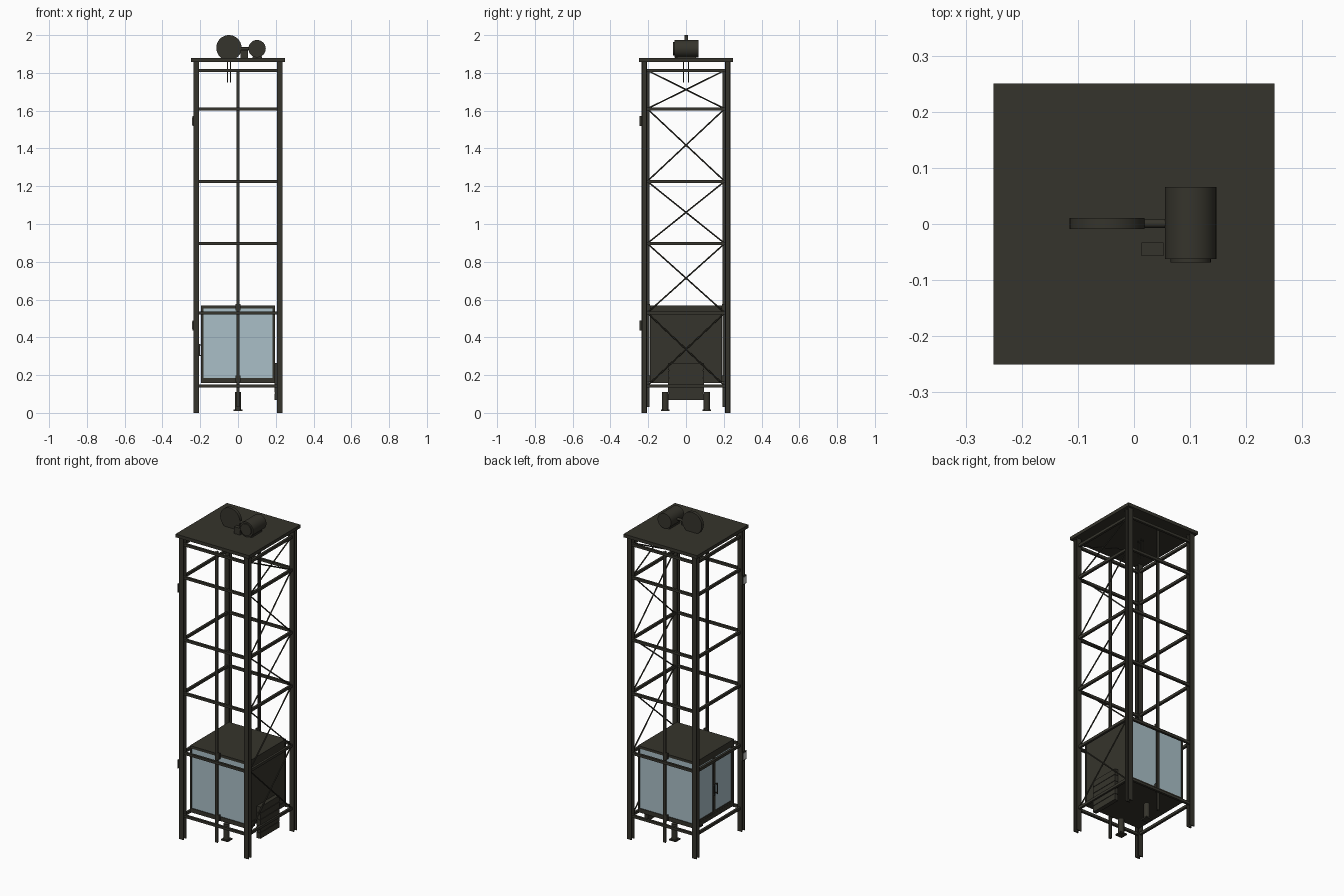
import bpy
import bmesh
from math import radians
from mathutils import Vector

if "Cube" in bpy.data.objects:
    bpy.data.objects.remove(bpy.data.objects["Cube"])


def material(name, colour):
    m = bpy.data.materials.new(name)
    m.use_nodes = True
    m.diffuse_color = (*colour, 1)
    m.node_tree.nodes["Principled BSDF"].inputs["Base Color"].default_value = (*colour, 1)
    return m


STEEL = material("dark olive steel", (0.036, 0.034, 0.025))
GLASS = material("pale blue glass", (0.40, 0.52, 0.57))
PLATE = material("light grey plate", (0.65, 0.66, 0.65))


def part(name, boxes, mat=STEEL):
    """One object made of boxes, each given as (centre, size)."""
    bm = bmesh.new()
    for centre, size in boxes:
        verts = bmesh.ops.create_cube(bm, size=1)["verts"]
        bmesh.ops.scale(bm, vec=size, verts=verts)
        bmesh.ops.translate(bm, vec=centre, verts=verts)
    mesh = bpy.data.meshes.new(name)
    bm.to_mesh(mesh)
    bm.free()
    mesh.materials.append(mat)
    ob = bpy.data.objects.new(name, mesh)
    bpy.context.collection.objects.link(ob)
    return ob


def rod(name, a, b, radius, sides=8):
    """A cylinder running from point a to point b."""
    a, b = Vector(a), Vector(b)
    bpy.ops.mesh.primitive_cylinder_add(
        vertices=sides, radius=radius, depth=(b - a).length, location=(a + b) / 2,
        rotation=(b - a).to_track_quat("Z", "Y").to_euler())
    ob = bpy.context.object
    ob.name = name
    ob.data.materials.append(STEEL)
    bpy.ops.object.shade_smooth_by_angle(angle=radians(35))
    return ob


# Corner legs: H sections with flanges facing front and back
LEG, TOP = 0.221, 1.86
for sx in (-1, 1):
    for sy in (-1, 1):
        x, y, h = sx * LEG, sy * LEG, TOP / 2
        part("corner_leg", [((x, y - 0.0125, h), (0.03, 0.005, TOP)),
                            ((x, y + 0.0125, h), (0.03, 0.005, TOP)),
                            ((x, y, h), (0.005, 0.022, TOP))])

# Horizontal beams on all four sides
LEVELS = (0.143, 0.53, 0.897, 1.226, 1.61, 1.813)
for z in LEVELS:
    for s in (-1, 1):
        part("cross_beam", [((0, s * LEG, z), (0.44, 0.014, 0.016))])
        part("side_beam", [((s * LEG, 0, z), (0.014, 0.42, 0.016))])

# Diagonal bracing on the left side
for low, high in zip(LEVELS, LEVELS[1:]):
    for s in (-1, 1):
        rod("diagonal_brace", (LEG, -s * 0.205, low), (LEG, s * 0.205, high), 0.004, 6)

# Tower roof slab
part("tower_roof", [((0, 0, 1.868), (0.5, 0.5, 0.02))])

# T-shaped guide rails, guide shoes and buffers
for s in (-1, 1):
    part("guide_rail", [((0, s * 0.207, 0.925), (0.018, 0.004, 1.79)),
                        ((0, s * 0.2, 0.925), (0.006, 0.012, 1.79))])
    part("guide_shoe", [((0, s * 0.197, z), (0.026, 0.014, 0.035)) for z in (0.18, 0.56)])
    part("buffer_base", [((0, s * 0.11, 0.013), (0.045, 0.045, 0.008))])
    rod("buffer", (0, s * 0.11, 0.015), (0, s * 0.11, 0.11), 0.017, 20)

# Cabin: floor, roof, corner posts and rails
part("cabin_floor", [((0, 0, 0.172), (0.39, 0.38, 0.026))])
part("cabin_roof", [((0, 0, 0.56), (0.39, 0.38, 0.016))])
part("cabin_posts", [((sx * 0.189, sy * 0.184, 0.365), (0.012, 0.012, 0.38))
                     for sx in (-1, 1) for sy in (-1, 1)])

# Cabin walls: glass front and back, solid left wall
for s in (-1, 1):
    part("cabin_glass", [((0, s * 0.183, 0.368), (0.368, 0.006, 0.368))], GLASS)
part("cabin_side_panel", [((0.187, 0, 0.368), (0.008, 0.36, 0.368))])

# Glazed double doors on the right side
for s in (-1, 1):
    part("door_glass", [((-0.187, s * 0.09, 0.365), (0.006, 0.164, 0.35))], GLASS)
    part("door_frame", [((-0.189, s * 0.007, 0.365), (0.01, 0.01, 0.36)),
                        ((-0.189, s * 0.174, 0.365), (0.01, 0.012, 0.36)),
                        ((-0.189, s * 0.09, 0.19), (0.01, 0.18, 0.014)),
                        ((-0.189, s * 0.09, 0.54), (0.01, 0.18, 0.026))])
    part("door_handle", [((-0.205, s * 0.014, 0.333), (0.005, 0.006, 0.066)),
                         ((-0.198, s * 0.014, 0.305), (0.012, 0.005, 0.005)),
                         ((-0.198, s * 0.014, 0.36), (0.012, 0.005, 0.005))])

# Stacked counterweight slabs with frame
part("counterweight", [((0.205, 0, 0.085 + i * 0.04), (0.025, 0.188, 0.036)) for i in range(5)])
part("counterweight_core", [((0.205, 0, 0.165), (0.019, 0.182, 0.19))])

# Call panels at both landings
for z in (0.463, 1.545):
    part("call_panel", [((-0.238, -0.226, z), (0.006, 0.038, 0.052))])
    part("call_panel_face", [((-0.242, -0.226, z), (0.002, 0.026, 0.04))], PLATE)

# Hoist: sheave, shaft, motor, controller and ropes
WHEEL_X, MOTOR_X, AXIS = -0.048, 0.101, 1.928
rod("sheave", (WHEEL_X, -0.009, 1.933), (WHEEL_X, 0.011, 1.933), 0.067, 40)
rod("drive_shaft", (WHEEL_X, 0.001, AXIS), (MOTOR_X, 0.001, AXIS), 0.008, 16)
rod("motor", (MOTOR_X, -0.062, AXIS), (MOTOR_X, 0.066, AXIS), 0.046, 32)
rod("motor_cap", (MOTOR_X, -0.069, AXIS), (MOTOR_X, -0.06, AXIS), 0.036, 32)
part("motor_foot", [((MOTOR_X, 0.002, 1.882), (0.05, 0.1, 0.012))])
part("hoist_controller", [((0.033, -0.045, 1.898), (0.04, 0.024, 0.044))])
for x in (-0.056, -0.04):
    for y in (-0.013, 0.013):
        rod("hoist_rope", (x, y, 1.75), (x, y, 1.87), 0.0025, 8)
